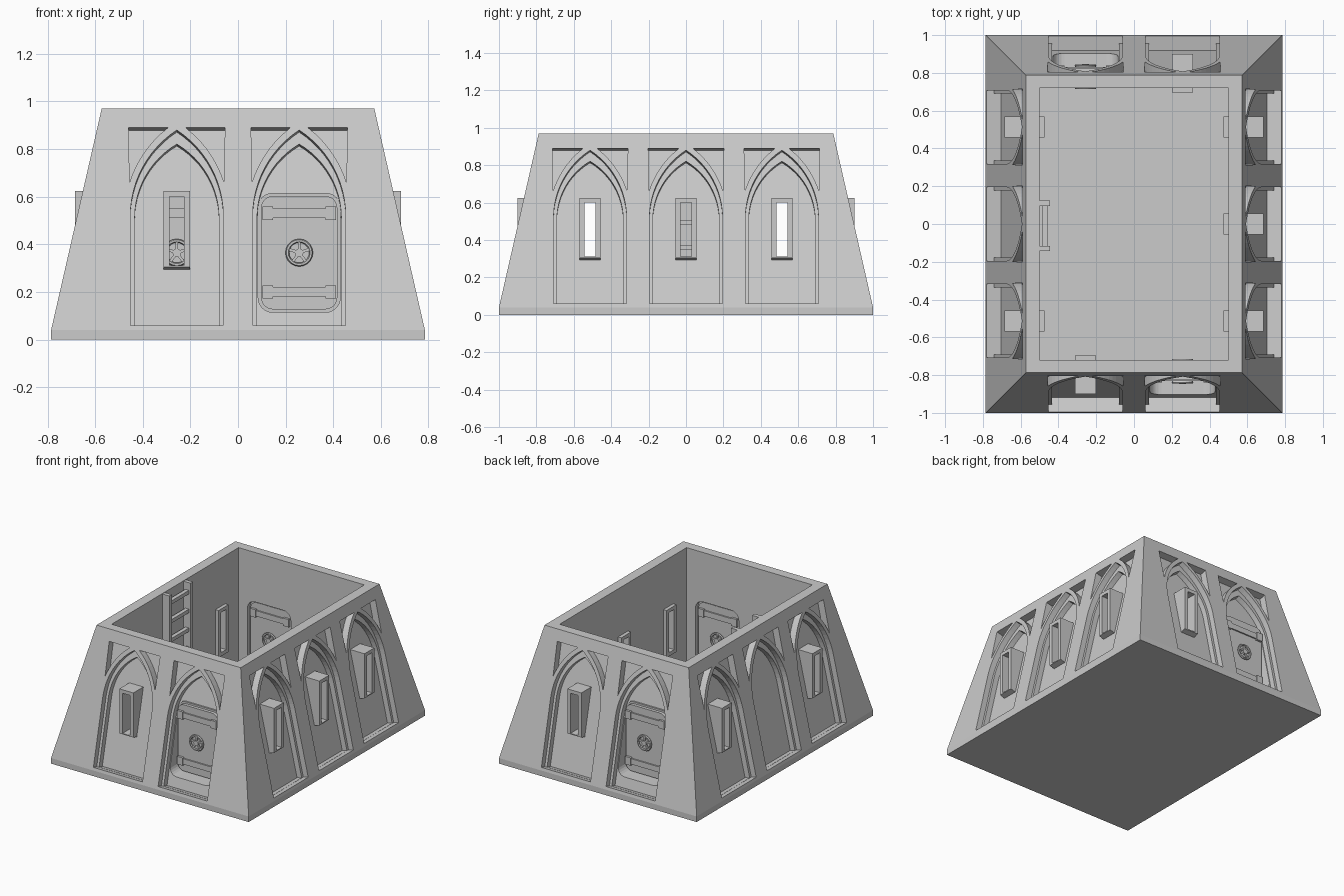
import bpy, bmesh
from math import sin, cos, pi, sqrt, atan2, radians

cube = bpy.data.objects.get("Cube")
if cube:
    bpy.data.objects.remove(cube, do_unlink=True)

stone = bpy.data.materials.new("grey_stone")
stone.use_nodes = True
stone.diffuse_color = (0.6, 0.6, 0.6, 1)
stone.node_tree.nodes["Principled BSDF"].inputs["Base Color"].default_value = (0.6, 0.6, 0.6, 1)

HX, HY = 0.785, 1.0            # half size at the foot
IX, IY = 0.50, 0.72            # half size of the room
FOOT, TOP, FLOOR = 0.04, 0.97, 0.06
LEAN = 0.2125 / (TOP - FOOT)   # wall run per unit of height
TILT = atan2(LEAN, 1)


# ---------- helpers ----------
def loft(bm, loops, closed=False):
    rings = [[bm.verts.new(p) for p in loop] for loop in loops]
    n = len(rings[0])
    pairs = list(zip(rings, rings[1:])) + ([(rings[-1], rings[0])] if closed else [])
    for a, b in pairs:
        for i in range(n):
            j = (i + 1) % n
            bm.faces.new((a[i], a[j], b[j], b[i]))
    if not closed:
        bm.faces.new(rings[0][::-1])
        bm.faces.new(rings[-1])


def finish(bm, name):
    bmesh.ops.recalc_face_normals(bm, faces=bm.faces)
    mesh = bpy.data.meshes.new(name)
    bm.to_mesh(mesh)
    bm.free()
    mesh.materials.append(stone)
    obj = bpy.data.objects.new(name, mesh)
    bpy.context.collection.objects.link(obj)
    return obj


def rect(x0, x1, y0, y1):
    return [(x0, y0), (x1, y0), (x1, y1), (x0, y1)]


def circle(u, z, r, n=20):
    return [(u + r * cos(2 * pi * i / n), z + r * sin(2 * pi * i / n)) for i in range(n)]


def rounded(u, z, hw, hh, r, n=6):
    pts = []
    for q, (sx, sz) in enumerate([(1, 1), (-1, 1), (-1, -1), (1, -1)]):
        for i in range(n + 1):
            a = pi / 2 * (q + i / n)
            pts.append((u + sx * (hw - r) + r * cos(a), z + sz * (hh - r) + r * sin(a)))
    return pts


def box(bm, x0, x1, y0, y1, z0, z1):
    loft(bm, [[(x, y, z) for x, y in rect(x0, x1, y0, y1)] for z in (z0, z1)])


class Side:
    """One outer wall: u runs along it, d is distance from the centre."""
    def __init__(self, angle, half):
        self.c, self.s, self.half = round(cos(radians(angle))), round(sin(radians(angle))), half

    def at(self, u, d, z):
        return (u * self.c + d * self.s, u * self.s - d * self.c, z)

    def upright(self, pts, d):
        return [self.at(u, d, z) for u, z in pts]

    def leaning(self, pts, depth):
        return [self.at(u, self.half - LEAN * (z - FOOT) - depth * cos(TILT), z - depth * sin(TILT))
                for u, z in pts]

    def block(self, bm, pts, d0, d1):
        loft(bm, [self.upright(pts, d0), self.upright(pts, d1)])


def arch(u, hw, base, spring, apex, n=12):
    h = apex - spring
    c = (h * h - hw * hw) / (2 * hw)
    end = atan2(h, c)
    half = [((hw + c) * cos(end * i / n) - c, spring + (hw + c) * sin(end * i / n)) for i in range(n + 1)]
    half[-1] = (0, apex)
    return ([(u + hw, base)] + [(u + x, z) for x, z in half]
            + [(u - x, z) for x, z in half[-2::-1]] + [(u - hw, base)])


def spandrel(u, sign, n=8):
    # corner panel bounded by a curve concentric with the arch
    zs = [0.89 - 0.23 * i / n for i in range(n + 1)]
    pts = [(sqrt(0.466 ** 2 - (z - 0.52) ** 2) - 0.246, z) for z in zs]
    return [(u + sign * x, z) for x, z in [(0.202, 0.89)] + pts]


def cut(target, bm):
    cutter = finish(bm, "cutter")
    mod = target.modifiers.new("cut", 'BOOLEAN')
    mod.operation, mod.solver, mod.object = 'DIFFERENCE', 'EXACT', cutter
    bpy.context.view_layer.objects.active = target
    bpy.ops.object.modifier_apply(modifier=mod.name)
    bpy.data.objects.remove(cutter, do_unlink=True)


front, right, back, left = Side(0, HY), Side(90, HX), Side(180, HY), Side(270, HX)
BAY, SIDE_BAY = 0.257, 0.513
bays = [(s, u) for s in (front, back) for u in (-BAY, BAY)]
bays += [(s, u) for s in (right, left) for u in (-SIDE_BAY, 0, SIDE_BAY)]
windows = [(s, u) for s, u in bays if not (s in (front, back) and u > 0) and not (s is left and u == 0)]
doors = [(front, BAY), (back, BAY)]
DOOR_Z = 0.365

# ---------- walls ----------
bm = bmesh.new()
run = LEAN * (TOP - FOOT)
loft(bm, [[(x, y, z) for x, y in rect(-HX + r, HX - r, -HY + r, HY - r)]
          for z, r in ((0, 0), (FOOT, 0), (TOP, run))])
walls = finish(bm, "sloped_walls")

room = bmesh.new()
box(room, -IX, IX, -IY, IY, FLOOR, 2)
cut(walls, room)

outer, inner, holes = bmesh.new(), bmesh.new(), bmesh.new()
for s, u in bays:
    p = arch(u, 0.195, 0.06, 0.52, 0.88)
    loft(outer, [s.leaning(p, -0.03), s.leaning(p, 0.04)])
    for sign in (-1, 1):
        p = spandrel(u, sign)
        loft(outer, [s.leaning(p, -0.03), s.leaning(p, 0.05)])
    p = arch(u, 0.177, 0.061, 0.52, 0.83)
    loft(inner, [s.leaning(p, -0.02), s.leaning(p, 0.078)])
for s, u in windows:
    s.block(holes, rect(u - 0.045, u + 0.045, 0.30, 0.61), s.half - 0.4, s.half)
for s, u in doors:
    s.block(holes, rounded(u, DOOR_Z, 0.172, 0.25, 0.06), 0.6, 1.1)
for cutter in (outer, inner, holes):
    cut(walls, cutter)

# ---------- slit windows ----------
for i, (s, u) in enumerate(windows):
    bm = bmesh.new()
    room_face = (IX if s.half == HX else IY) - 0.025
    face = s.half - 0.1
    low, high = rect(u - 0.056, u + 0.056, 0.285, 0.625), rect(u - 0.056, u + 0.056, 0.305, 0.625)
    slot = rect(u - 0.03, u + 0.03, 0.312, 0.60)
    loft(bm, [s.upright(low, room_face), s.upright(low, face - 0.07), s.upright(high, face),
              s.upright(slot, face), s.upright(slot, room_face)], closed=True)
    finish(bm, f"window_frame_{i + 1}")

# ---------- doors with hinge bars and wheels on both faces ----------
for i, (s, u) in enumerate(doors):
    bm = bmesh.new()
    s.block(bm, rounded(u, DOOR_Z, 0.173, 0.251, 0.06), 0.75, 0.80)
    s.block(bm, rounded(u, DOOR_Z, 0.16, 0.238, 0.05), 0.738, 0.822)
    finish(bm, f"door_{i + 1}")

    bars, wheel = bmesh.new(), bmesh.new()
    for face, out in ((0.822, 1), (0.738, -1)):
        for z in (0.20, 0.53):
            s.block(bars, rect(u - 0.15, u + 0.15, z - 0.02, z + 0.02), face - 0.01 * out, face + 0.01 * out)
            for e in (-0.132, 0.132):
                s.block(bars, rect(u + e - 0.022, u + e + 0.022, z - 0.028, z + 0.028),
                        face - 0.01 * out, face + 0.016 * out)
        # rim, hub and spokes
        rim = [(0.050 + 0.008 * cos(k * pi / 3), 0.016 + 0.008 * sin(k * pi / 3)) for k in range(6)]
        loft(wheel, [s.upright(circle(u, DOOR_Z, r), face + out * d) for r, d in rim], closed=True)
        s.block(wheel, circle(u, DOOR_Z, 0.018, 12), face - 0.01 * out, face + 0.024 * out)
        for k in range(5):
            a = 2 * pi * k / 5 + pi / 2
            spoke = [(u + x * cos(a) - y * sin(a), DOOR_Z + x * sin(a) + y * cos(a))
                     for x, y in rect(0.01, 0.048, -0.006, 0.006)]
            s.block(wheel, spoke, face + 0.009 * out, face + 0.02 * out)
    finish(bars, f"hinge_bars_{i + 1}")
    finish(wheel, f"door_wheel_{i + 1}")

# ---------- octagonal floor tiles with small diamonds between ----------
PITCH, COLS, ROWS, CORNER, GAP = 0.1718, 5, 8, 0.05, 0.005
mx, my = PITCH * COLS / 2, PITCH * ROWS / 2
bm = bmesh.new()


def tile(pts):
    loft(bm, [[(x, y, z) for x, y in pts] for z in (FLOOR - 0.005, FLOOR + 0.006)])


h, k = PITCH / 2 - GAP, PITCH / 2 - CORNER
for i in range(COLS):
    for j in range(ROWS):
        x, y = (i + 0.5) * PITCH - mx, (j + 0.5) * PITCH - my
        tile([(x + a, y + b) for a, b in
              [(h, -k), (h, k), (k, h), (-k, h), (-h, k), (-h, -k), (-k, -h), (k, -h)]])
for i in range(COLS + 1):
    for j in range(ROWS + 1):
        x, y, d, pts = i * PITCH - mx, j * PITCH - my, CORNER - 2 * GAP, []
        for a, b in ((d, 0), (0, d), (-d, 0), (0, -d)):
            p = (max(-mx, min(mx, x + a)), max(-my, min(my, y + b)))
            if p not in pts:
                pts.append(p)
        tile(pts)
finish(bm, "floor_tiles")

# ---------- ladder ----------
bm = bmesh.new()
for y in (-0.13, 0.11):
    box(bm, -IX - 0.01, -IX + 0.055, y - 0.014, y + 0.014, FLOOR, TOP - 0.003)
for i in range(7):
    z = 0.09 + 0.135 * i
    box(bm, -IX + 0.015, -IX + 0.043, -0.13, 0.11, z - 0.013, z + 0.013)
finish(bm, "ladder")
